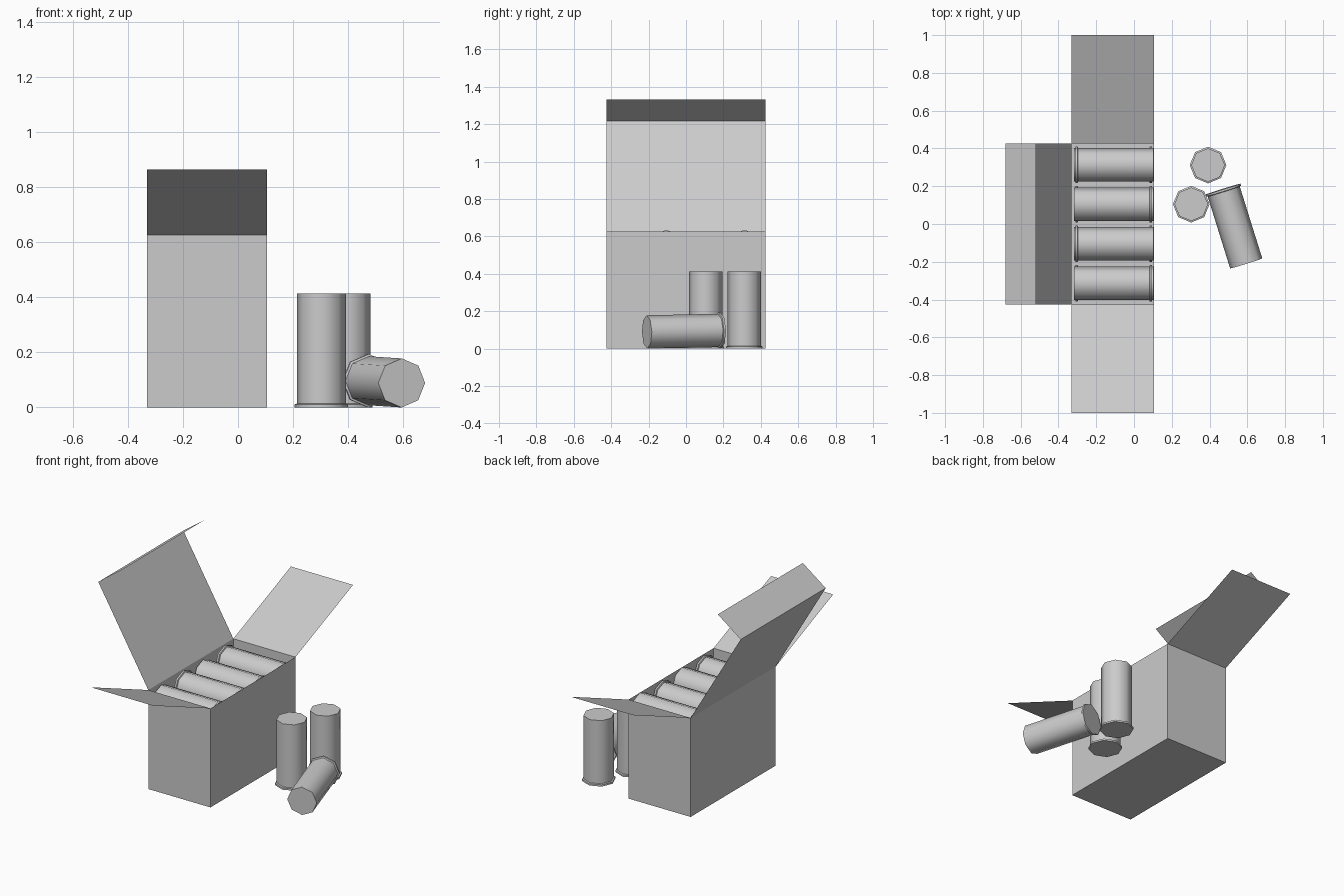
import bpy, bmesh, math
from mathutils import Vector, Matrix

if "Cube" in bpy.data.objects:
    bpy.data.objects.remove(bpy.data.objects["Cube"])

X0, X1, Y, H = -0.33, 0.105, 0.425, 0.626   # carton extents


def make_object(name, bm):
    mesh = bpy.data.meshes.new(name)
    bm.to_mesh(mesh)
    bm.free()
    obj = bpy.data.objects.new(name, mesh)
    bpy.context.collection.objects.link(obj)
    return obj


def strip(name, rails):
    """Thin card: consecutive pairs of points joined by quads."""
    bm = bmesh.new()
    rows = [[bm.verts.new(p) for p in pair] for pair in rails]
    for a, b in zip(rows, rows[1:]):
        bm.faces.new((a[0], a[1], b[1], b[0]))
    return make_object(name, bm)


# open-topped carton body
bm = bmesh.new()
bmesh.ops.create_cube(bm, size=1)
bmesh.ops.scale(bm, vec=(X1 - X0, 2 * Y, H), verts=bm.verts)
bmesh.ops.translate(bm, vec=((X0 + X1) / 2, 0, H / 2), verts=bm.verts)
bmesh.ops.delete(bm, geom=[f for f in bm.faces if f.normal.z > 0.9], context='FACES_ONLY')
make_object("carton_body", bm)

# side flaps and the tall lid with its folded-in tuck strip
strip("front_flap", [((X0, -Y, H), (X1, -Y, H)), ((X0, -1, 0.863), (X1, -1, 0.863))])
strip("back_flap", [((X1, Y, H), (X0, Y, H)), ((X1, 1, 0.863), (X0, 1, 0.863))])
strip("lid", [((x, Y, z), (x, -Y, z)) for x, z in
              ((X0, H), (-0.68, 1.216), (-0.52, 1.332))])

# octagonal canister with a flared base rim
PROFILE = [(0.097, 0), (0.097, 0.011), (0.089, 0.014), (0.089, 0.413)]


def canister(name, base, direction):
    bm = bmesh.new()
    rings = [[bm.verts.new((r * math.cos(i * math.pi / 4), r * math.sin(i * math.pi / 4), z))
              for i in range(8)] for r, z in PROFILE]
    for a, b in zip(rings, rings[1:]):
        for i in range(8):
            j = (i + 1) % 8
            bm.faces.new((a[i], a[j], b[j], b[i])).smooth = True
    bm.faces.new(rings[0][::-1])
    bm.faces.new(rings[-1])
    # ring edges stay crisp, lengthwise edges are smooth
    for ring in rings:
        for i in range(8):
            bm.edges.get((ring[i], ring[(i + 1) % 8])).smooth = False
    turn = Vector(direction).to_track_quat('Z', 'Y').to_matrix().to_4x4()
    obj = make_object(name, bm)
    obj.matrix_world = Matrix.Translation(base) @ turn
    return obj


# packed canisters, alternating ends
for layer, lift in enumerate((0.1, 0.317, 0.534)):
    for row in range(4):
        y = 0.313 - 0.209 * row
        left = (row + layer) % 2 == 0
        z = lift + (0.004 if left else -0.004)
        canister(f"packed_canister_{layer}_{row}",
                 (-0.31 if left else 0.095, y, z), (1 if left else -1, 0, 0))

# loose canisters: two standing, one lying
canister("standing_canister_back", (0.392, 0.312, 0), (0, 0, 1))
canister("standing_canister_front", (0.303, 0.105, 0), (0, 0, 1))
canister("lying_canister", (0.471, 0.185, 0.097), (0.122, -0.39, -0.008))
